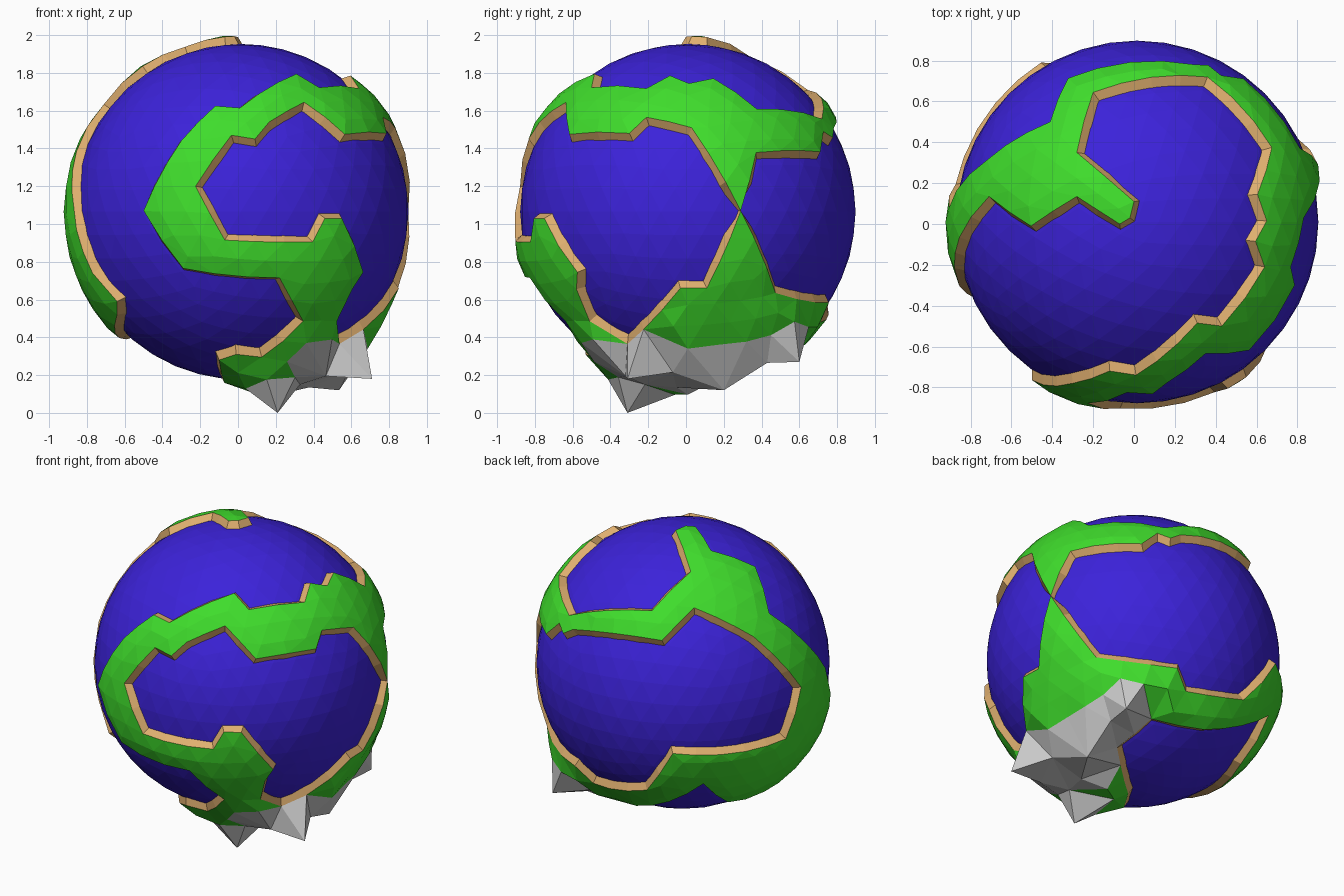
import bpy, bmesh
from math import sin, cos, radians
from mathutils import Vector
from mathutils.geometry import delaunay_2d_cdt

if "Cube" in bpy.data.objects:
    bpy.data.objects.remove(bpy.data.objects["Cube"])

CENTRE = Vector((0.015, 0.01, 1.065))
SEA, LAND = 0.888, 0.93


def material(name, rgb):
    m = bpy.data.materials.new(name)
    m.diffuse_color = (*rgb, 1)
    m.use_nodes = True
    m.node_tree.nodes["Principled BSDF"].inputs["Base Color"].default_value = m.diffuse_color
    return m


blue = material("sea_blue", (0.045, 0.016, 0.70))
green = material("grass_green", (0.05, 0.72, 0.025))
tan = material("sand_tan", (0.74, 0.43, 0.16))
grey = material("rock_grey", (0.55, 0.55, 0.55))


def axes(azimuth, elevation):
    a, e = radians(azimuth), radians(elevation)
    return (Vector((-sin(a), cos(a), 0)),
            Vector((-sin(e) * cos(a), -sin(e) * sin(a), cos(e))),
            Vector((cos(e) * cos(a), cos(e) * sin(a), sin(e))))


VIEWS = {"front": axes(-90, 0), "right": axes(0, 0), "top": axes(-90, 90),
         "back": axes(123, 24), "below": axes(49, -29)}


def on_globe(view, pts):
    """Flat points seen from one side -> unit directions on the globe."""
    right, up, out = VIEWS[view]
    res = []
    for u, v in pts:
        if view in ("front", "right", "top"):
            u, v = u - CENTRE.dot(right), v - CENTRE.dot(up)
        d = max(0.0, LAND ** 2 - u * u - v * v) ** 0.5
        res.append((right * u + up * v + out * d).normalized())
    return res


# Coastline of the main ocean (north pole, front left and underside)
ocean_a = (
    on_globe("top", [(-.30, -.78), (-.12, -.72), (.01, -.74), (.31, -.485), (.43, -.50),
                     (.64, -.21), (.595, -.085), (.65, .015), (.605, .145), (.675, .375),
                     (.36, .72), (-.20, .645), (-.28, .35), (0, .11), (-.02, .03),
                     (-.07, 0), (-.28, .135), (-.505, -.01), (-.71, .135), (-.855, -.065)])
    + on_globe("front", [(-.88, 1.18), (-.855, .97), (-.77, .74), (-.64, .59), (-.64, .52)])
    + on_globe("below", [(.59, -.71), (.65, -.63), (.82, -.34), (.44, -.43), (.12, -.365),
                         (-.09, -.535), (-.03, -.81), (-.06, -.89)])
    + on_globe("front", [(-.10, .28), (-.01, .31), (.125, .295), (.345, .485),
                         (.22, .715), (-.29, .765), (-.5, 1.07)]))

# Coastline of the bay at the front and right
pinch = on_globe("right", [(.29, 1.07)])
ocean_b = (
    on_globe("front", [(-.225, 1.2), (-.035, 1.47), (.09, 1.45), (.165, 1.54),
                       (.35, 1.645), (.565, 1.475)])
    + on_globe("right", [(-.30, 1.48), (-.21, 1.565), (.03, 1.51)]) + pinch
    + on_globe("right", [(.11, .66), (-.03, .66), (-.31, .365), (-.51, .485),
                         (-.58, .655), (-.575, .745), (-.75, 1.03)])
    + on_globe("front", [(.46, 1.03), (.395, .905), (-.07, .915)]))

# Coastline of the sea at the back
ocean_c = (
    pinch + on_globe("below", [(-.21, .01), (.28, -.06), (.33, -.20), (.675, -.25)])
    + on_globe("back", [(-.03, -.54), (.645, -.445), (.735, -.13), (.45, .175),
                        (.09, .346), (-.10, .146), (-.65, .20)])
    + on_globe("below", [(.24, .735), (.16, .765), (.067, .70), (-.365, .66)]))


def densify(loop):
    out = []
    for i, p in enumerate(loop):
        q = loop[(i + 1) % len(loop)]
        n = max(1, round((p - q).length / 0.17))
        out += [p.lerp(q, k / n).normalized() for k in range(n)]
    return out


# Stereographic map centred opposite a point in the main ocean
turn = Vector((-.45, -.6, .55)).to_track_quat('Z', 'Y')
back_turn = turn.inverted()


def flat(p):
    q = back_turn @ p
    return Vector((q.x / (1 - q.z), q.y / (1 - q.z)))


def unflat(s):
    k = s.length_squared
    return turn @ (Vector((2 * s.x, 2 * s.y, k - 1)) / (k + 1))


def inside(p, poly):
    hit = False
    for i, a in enumerate(poly):
        b = poly[i - 1]
        if (a.y > p.y) != (b.y > p.y) and p.x < (b.x - a.x) * (p.y - a.y) / (b.y - a.y) + a.x:
            hit = not hit
    return hit


# Mountain peaks and the saddles between them, relative to the centre
peaks = [Vector(p) for p in [(.195, -.32, -1.065), (.695, -.32, -.885),
                             (.52, .19, -.945), (.55, .59, -.795)]]
saddles = [Vector(p) for p in [(.45, -.33, -.87), (.57, -.08, -.85), (.36, -.06, -.93),
                               (.53, .42, -.80)]]
summits = peaks + saddles

# Globe of water
bm = bmesh.new()
bmesh.ops.create_icosphere(bm, subdivisions=4, radius=1)
grid = [v.co.normalized() for v in bm.verts]
bmesh.ops.scale(bm, vec=(SEA,) * 3, verts=bm.verts)
bmesh.ops.translate(bm, vec=CENTRE, verts=bm.verts)
me = bpy.data.meshes.new("ocean")
bm.to_mesh(me)
bm.free()
me.materials.append(blue)
bpy.context.collection.objects.link(bpy.data.objects.new("ocean", me))

# Triangulate the land between the coastlines
loops = [densify(l) for l in (ocean_a, ocean_b, ocean_c)]
polys = [[flat(p) for p in l] for l in loops]
pts, edges = [], []
for l in loops:
    s = len(pts)
    pts += l
    edges += [(s + i, s + (i + 1) % len(l)) for i in range(len(l))]
coast = list(pts)


def is_land(s):
    return inside(s, polys[0]) and not inside(s, polys[1]) and not inside(s, polys[2])


first_summit = len(pts)
pts += [p.normalized() for p in summits]
for g in grid:
    if (min((g - c).length for c in coast) > 0.07
            and min((g - p.normalized()).length for p in summits) > 0.15 and is_land(flat(g))):
        pts.append(g)
verts, _, faces, origin, _, _ = delaunay_2d_cdt([flat(p) for p in pts], edges, [], 0, 1e-5)

bm = bmesh.new()
high = set()
for s, src in zip(verts, origin):
    d = unflat(s)
    r = LAND
    top = [i - first_summit for i in src if first_summit <= i < first_summit + len(summits)]
    if top:
        r = summits[top[0]].length
    elif min((d - c).length for c in coast) > 0.05:
        near = min((d - p.normalized()).length for p in summits)
        r = LAND + 0.008 + 0.09 * max(0, 1 - near / 0.40)
    v = bm.verts.new(d * r)
    if top:
        high.add(v)
bm.verts.ensure_lookup_table()
for f in faces:
    mid = sum((verts[i] for i in f), Vector((0, 0))) / len(f)
    if is_land(mid):
        face = bm.faces.new([bm.verts[i] for i in f])
        face.normal_update()
        if face.normal.dot(face.calc_center_median()) < 0:
            face.normal_flip()
        n_high = sum(v in high for v in face.verts)
        face.material_index = 2 if n_high else 0
bmesh.ops.delete(bm, geom=[v for v in bm.verts if not v.link_faces], context='VERTS')

# Sandy cliffs drop from every coast edge, flaring outwards a little
rim = [e for e in bm.edges if len(e.link_faces) == 1]
flare = {}
for e in rim:
    a, b = e.verts
    mid = (a.co + b.co) / 2
    n = (b.co - a.co).cross(mid).normalized()
    if n.dot(e.link_faces[0].calc_center_median() - mid) > 0:
        n = -n
    for v in (a, b):
        flare[v] = flare.get(v, Vector()) + n
foot = {}
for v, n in flare.items():
    n = n * (1 / max(n.length, 1.2)) * 1.2 if n.length > 0.3 else Vector()
    foot[v] = bm.verts.new(v.co.normalized() * 0.872 + n * 0.03)
for e in rim:
    a, b = e.verts
    ring = e.link_loops[0]
    if ring.vert is a:
        a, b = b, a
    bm.faces.new([a, b, foot[b], foot[a]]).material_index = 1

bmesh.ops.translate(bm, vec=CENTRE, verts=bm.verts)
me = bpy.data.meshes.new("land")
bm.to_mesh(me)
bm.free()
for m in (green, tan, grey):
    me.materials.append(m)
bpy.context.collection.objects.link(bpy.data.objects.new("land", me))
